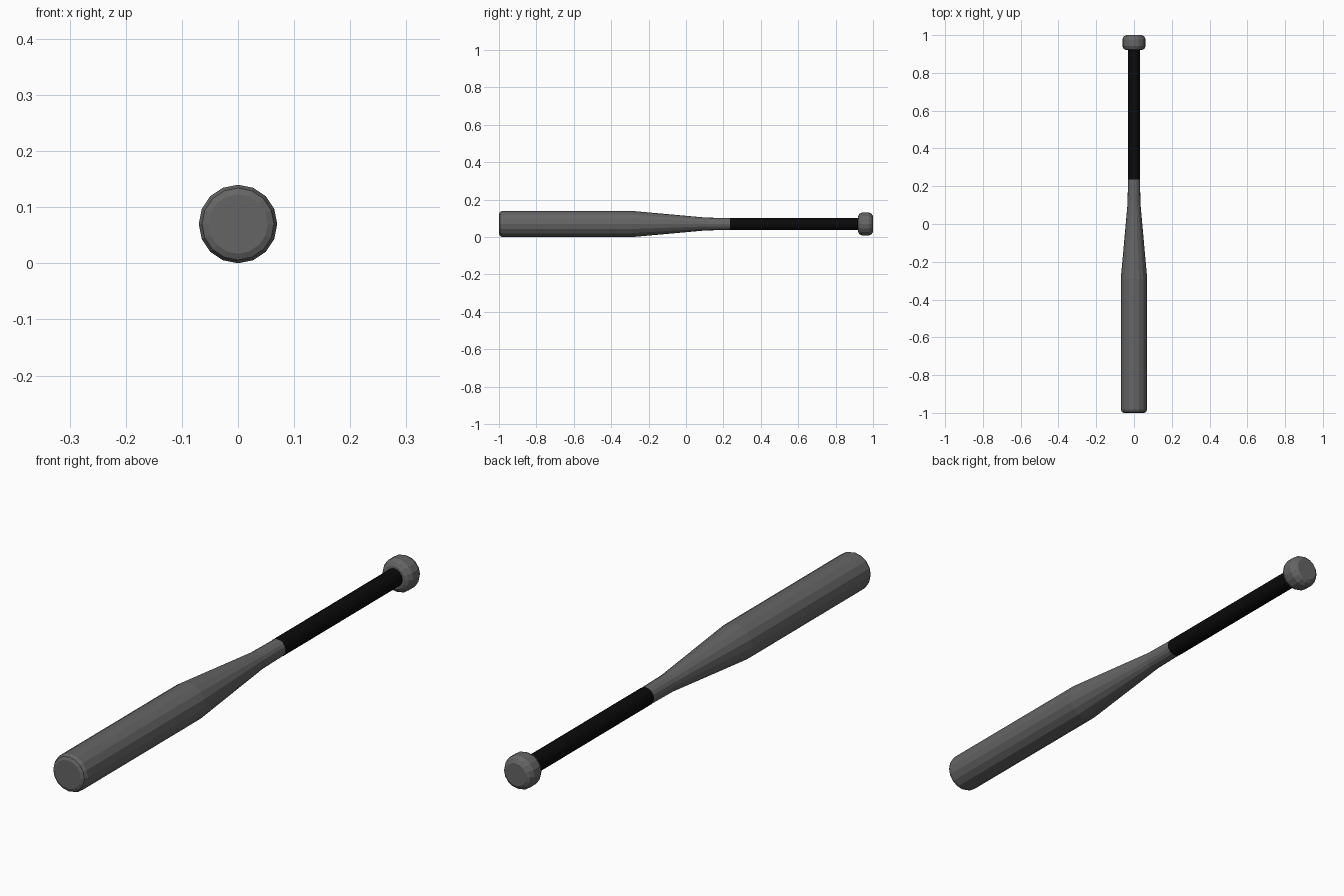
import bpy, bmesh, math

if "Cube" in bpy.data.objects:
    bpy.data.objects.remove(bpy.data.objects["Cube"])

SIDES = 16
CENTRE_Z = 0.07


def material(name, value):
    m = bpy.data.materials.new(name)
    m.diffuse_color = (value, value, value, 1)
    m.use_nodes = True
    m.node_tree.nodes["Principled BSDF"].inputs["Base Color"].default_value = m.diffuse_color
    return m


def lathe(name, profile, mat):
    """Closed solid turned about the long y axis from (y, radius) points."""
    bm = bmesh.new()
    rings = []
    for y, r in profile:
        angles = [2 * math.pi * i / SIDES for i in range(SIDES)]
        rings.append([bm.verts.new((r * math.cos(a), y, CENTRE_Z + r * math.sin(a)))
                      for a in angles])
    for a, b in zip(rings, rings[1:]):
        for i in range(SIDES):
            j = (i + 1) % SIDES
            bm.faces.new((a[i], a[j], b[j], b[i]))
    bm.faces.new(rings[0])
    bm.faces.new(rings[-1])
    bmesh.ops.recalc_face_normals(bm, faces=bm.faces)
    mesh = bpy.data.meshes.new(name)
    bm.to_mesh(mesh)
    bm.free()
    mesh.materials.append(mat)
    obj = bpy.data.objects.new(name, mesh)
    bpy.context.collection.objects.link(obj)
    return obj


grey = material("dark grey metal", 0.13)
black = material("black grip", 0.003)

# Barrel with chamfered tip, tapering into the neck
lathe("barrel", [(-1.0, 0.053), (-0.995, 0.064), (-0.982, 0.07), (-0.29, 0.07),
                 (0.11, 0.034), (0.235, 0.032)], grey)
# Wrapped handle
lathe("grip", [(0.235, 0.033), (0.93, 0.033)], black)
# Rounded end knob
lathe("knob", [(0.92, 0.042), (0.927, 0.054), (0.942, 0.062), (0.978, 0.062),
               (0.993, 0.054), (1.0, 0.042)], grey)
